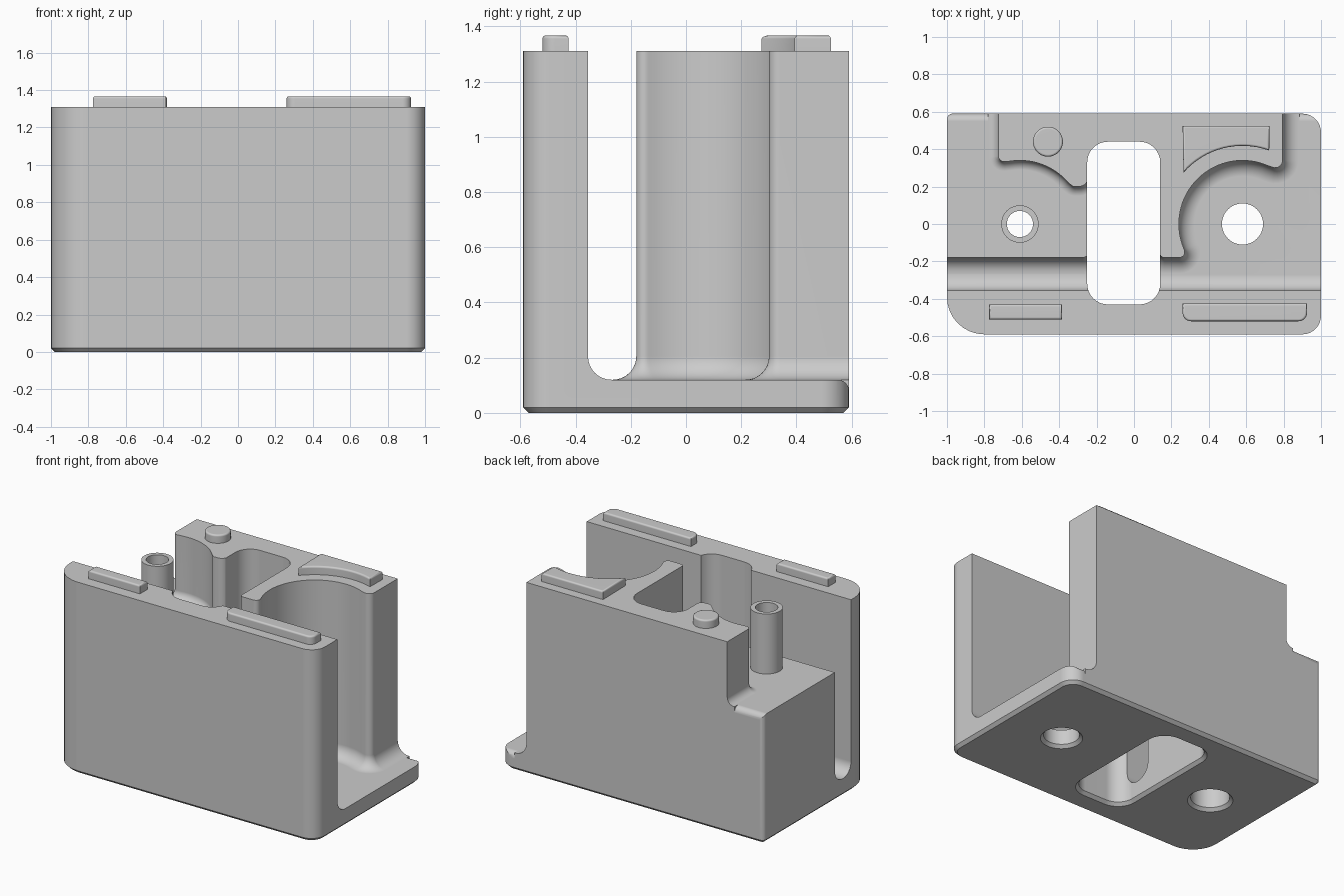
import bpy, bmesh, math
from mathutils import Vector

cube = bpy.data.objects.get("Cube")
if cube:
    bpy.data.objects.remove(cube)

grey = bpy.data.materials.new("plain grey")
grey.use_nodes = True
grey.diffuse_color = (0.6, 0.6, 0.6, 1)
grey.node_tree.nodes["Principled BSDF"].inputs["Base Color"].default_value = grey.diffuse_color


def arc(cx, cy, r, a0, a1, n):
    """Points on an arc, angles in degrees."""
    angles = [math.radians(a0 + (a1 - a0) * i / n) for i in range(n + 1)]
    return [(cx + r * math.cos(a), cy + r * math.sin(a)) for a in angles]


def circle(cx, cy, r, n=40):
    return arc(cx, cy, r, 0, 360, n)[:-1]


def rounded(points, n=8):
    """Round each corner that carries a radius as its third value."""
    out = []
    for i, p in enumerate(points):
        c = Vector(p[:2])
        if len(p) < 3:
            out.append(c)
            continue
        u = Vector(points[i - 1][:2]) - c
        v = Vector(points[(i + 1) % len(points)][:2]) - c
        half = u.angle(v) / 2
        t = min(p[2] / math.tan(half), 0.9 * u.length, 0.9 * v.length)
        r = t * math.tan(half)
        u.normalize()
        v.normalize()
        centre = c + (u + v).normalized() * (r / math.sin(half))
        s, e = c + u * t - centre, c + v * t - centre
        turn = math.atan2(s.x * e.y - s.y * e.x, s.dot(e))
        a = math.atan2(s.y, s.x)
        for k in range(n + 1):
            w = a + turn * k / n
            out.append(centre + Vector((math.cos(w), math.sin(w))) * r)
    return out


def inset(pts, d):
    """Offset a counter-clockwise outline inwards."""
    out = []
    for i, p in enumerate(pts):
        e1 = (p - pts[i - 1]).normalized()
        e2 = (pts[(i + 1) % len(pts)] - p).normalized()
        n1, n2 = Vector((-e1.y, e1.x)), Vector((-e2.y, e2.x))
        out.append(p + (n1 + n2) * (d / (1 + n1.dot(n2))))
    return out


def prism(name, pts, z0, z1, bottom=0, top=0, steps=1):
    """Upright solid on a counter-clockwise outline; ends rounded, chamfered or flared."""
    pts = [Vector(p[:2]) for p in pts]

    def edge(r):
        if not r:
            return [(0, 0)]
        angles = [math.pi / 2 * k / steps for k in range(steps + 1)]
        return [(abs(r) * (1 - math.cos(a)), r * (1 - math.sin(a))) for a in angles]

    levels = [(z0 + h, d) for h, d in edge(bottom)]
    levels += [(z1 - h, d) for h, d in reversed(edge(top))]
    bm = bmesh.new()
    rings = [[bm.verts.new((p.x, p.y, z)) for p in inset(pts, d)] for z, d in levels]
    bm.faces.new(rings[0][::-1])
    bm.faces.new(rings[-1])
    for a, b in zip(rings, rings[1:]):
        for i in range(len(a)):
            bm.faces.new((a[i - 1], a[i], b[i], b[i - 1]))
    mesh = bpy.data.meshes.new(name)
    bm.to_mesh(mesh)
    bm.free()
    obj = bpy.data.objects.new(name, mesh)
    bpy.context.collection.objects.link(obj)
    mesh.materials.append(grey)
    return obj


def activate(obj):
    bpy.ops.object.select_all(action='DESELECT')
    obj.select_set(True)
    bpy.context.view_layer.objects.active = obj


def combine(obj, other, operation='DIFFERENCE'):
    """Boolean that must keep the full length; otherwise the other solver is used."""
    mod = obj.modifiers.new("combine", 'BOOLEAN')
    mod.operation = operation
    mod.object = other
    for solver in ('EXACT', 'MANIFOLD'):
        mod.solver = solver
        bpy.context.view_layer.update()
        result = obj.evaluated_get(bpy.context.evaluated_depsgraph_get()).data
        xs = [v.co.x for v in result.vertices]
        if xs and max(xs) - min(xs) > 1.9:
            break
    activate(obj)
    bpy.ops.object.modifier_apply(modifier=mod.name)
    bpy.data.objects.remove(other)


def finish(obj):
    activate(obj)
    bpy.ops.object.shade_smooth_by_angle(angle=math.radians(32))
    mod = obj.modifiers.new("even shading", 'WEIGHTED_NORMAL')
    mod.keep_sharp = True


TOP, FLOOR, STEP = 1.31, 0.12, 0.88
FRONT, BACK = -0.59, 0.59
WELL = (0.58, 0)
POST = (-0.61, 0)

# Outer block with chamfered foot
body = prism("housing_body", rounded([
    (-1, FRONT, 0.2), (1, FRONT, 0.1), (1, BACK, 0.1), (-1, BACK, 0.03)]),
    0, TOP, bottom=0.02)

# Long channel, round well and open right-hand end, with a filleted floor
channel = rounded([
    (-1.2, -0.355), (1.2, -0.355), (1.2, 0.8), (0.795, 0.8), (0.795, 0.285, 0.04),
    *arc(*WELL, 0.34, 66, 203, 32), (0.285, -0.18, 0.03),
    (0.135, -0.18, 0.03), (0.135, 0.2), (-0.245, 0.2), (-0.245, -0.18, 0.03), (-1.2, -0.18)])
combine(body, prism("channel_cutter", channel, FLOOR, 2, bottom=0.085, steps=8))

# Lowered step around the screw post
step = rounded([
    (-1.2, -0.27), (0.1, -0.27), (0.1, 0.33), (-0.245, 0.33), (-0.245, 0.2, 0.05),
    (-0.325, 0.2, 0.03), *arc(*POST, 0.34, 40, 99, 14), (-0.725, 0.33, 0.03),
    (-0.725, 0.8), (-1.2, 0.8)])
combine(body, prism("step_cutter", step, STEP, 2, bottom=0.05, steps=6))

# Rounded rear edges of the step and of the floor flange
for z, x0, x1 in ((STEP, -1.2, -0.78), (FLOOR, 0.885, 1.2)):
    r = 0.04
    profile = [(BACK + 0.02, z - r), (BACK + 0.02, z + 0.02), (BACK - r, z + 0.02)]
    profile += arc(BACK - r, z - r, r, 90, 0, 6)
    cutter = prism("edge_cutter", profile, x0, x1)
    # swap axes so that the profile runs along x
    for v in cutter.data.vertices:
        y, h, x = v.co
        v.co = (x, y, h)
    combine(body, cutter)

# Screw post standing on the step
combine(body, prism("post", circle(*POST, 0.1), STEP - 0.1, 1.29), 'UNION')

# Central opening and the two screw holes, flared underneath
opening = rounded([(-0.25, -0.43, 0.11), (0.14, -0.43, 0.11),
                   (0.14, 0.44, 0.11), (-0.25, 0.44, 0.11)])
combine(body, prism("opening_cutter", opening, -0.02, 2, bottom=-0.04))
combine(body, prism("well_hole_cutter", circle(*WELL, 0.11), -0.02, 0.5, bottom=-0.04))
combine(body, prism("counterbore_cutter", circle(*POST, 0.12), -0.02, 0.7, bottom=-0.04))
combine(body, prism("post_hole_cutter", circle(*POST, 0.07), 0.5, 2))
finish(body)

# Raised locating keys on the top faces
keys = {
    "front_right_key": [(-0.775, -0.51), (-0.385, -0.51), (-0.385, -0.43), (-0.775, -0.43)],
    "front_left_key": rounded([(0.26, -0.52, 0.045), (0.925, -0.52, 0.045),
                               (0.925, -0.425), (0.26, -0.425)]),
    "round_key": circle(-0.46, 0.44, 0.08),
    "crescent_key": [(0.26, 0.525), *arc(*WELL, 0.418, 139, 70, 16), (0.725, 0.525)],
}
for name, outline in keys.items():
    finish(prism(name, outline, TOP - 0.01, 1.367, top=0.012, steps=3))
